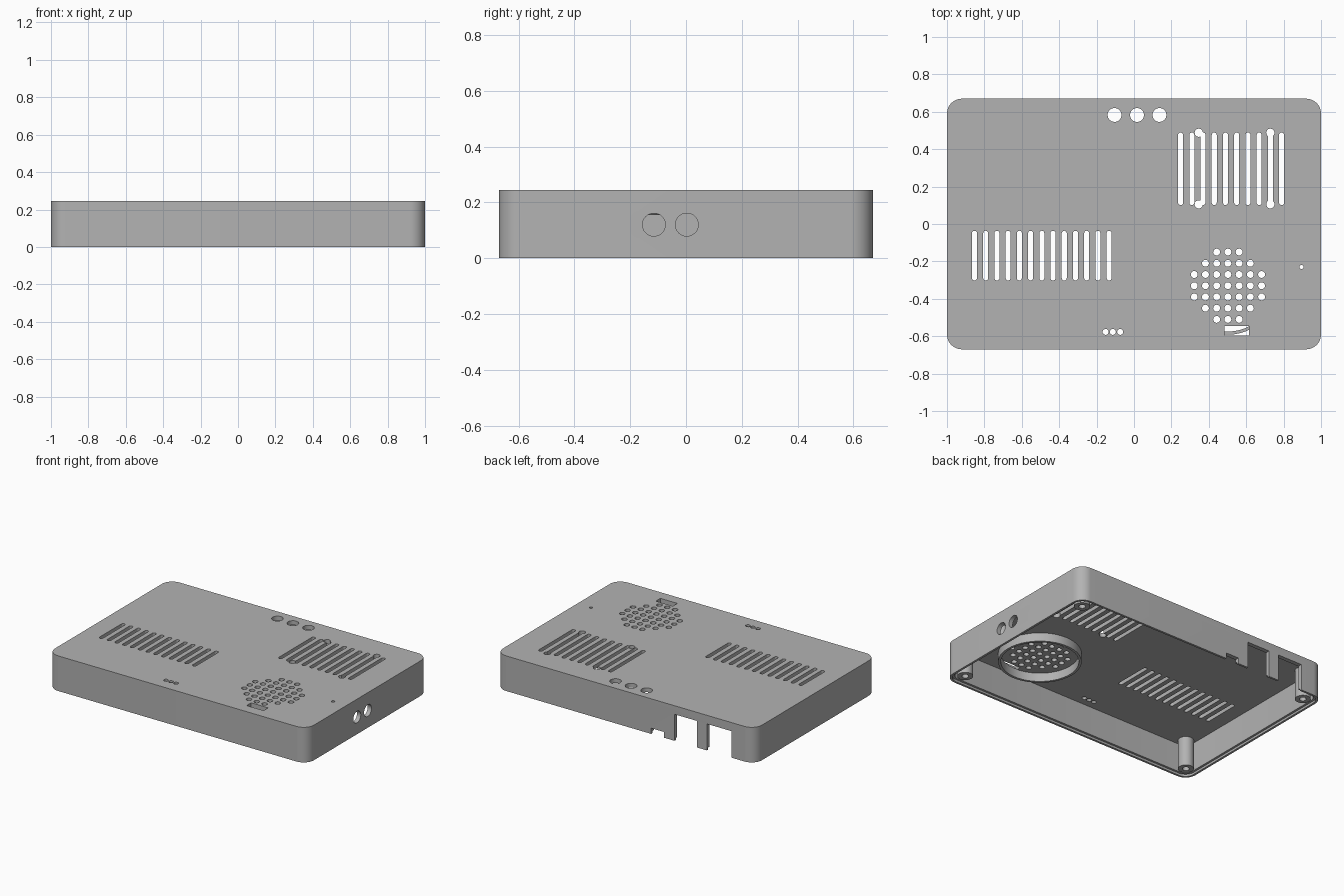
import bpy, bmesh, math
from mathutils import Matrix, Vector

if "Cube" in bpy.data.objects:
    bpy.data.objects.remove(bpy.data.objects["Cube"])

HX, HY, H = 1.0, 0.67, 0.245      # half length, half depth, height
WALL = 0.03
CEIL = H - WALL

grey = bpy.data.materials.new("light_grey")
grey.diffuse_color = (0.45, 0.45, 0.45, 1)
grey.use_nodes = True
grey.node_tree.nodes["Principled BSDF"].inputs["Base Color"].default_value = grey.diffuse_color


# ---- outlines ----
def rounded(cx, cy, hx, hy, r, n=8):
    pts = []
    for i, (sx, sy) in enumerate([(1, 1), (-1, 1), (-1, -1), (1, -1)]):
        for k in range(n + 1):
            a = math.pi / 2 * (i + k / n)
            p = (cx + sx * (hx - r) + r * math.cos(a), cy + sy * (hy - r) + r * math.sin(a))
            if not pts or math.dist(p, pts[-1]) > 1e-5:
                pts.append(p)
    if math.dist(pts[0], pts[-1]) < 1e-5:
        pts.pop()
    return pts


def circle(cx, cy, r, n=32):
    return [(cx + r * math.cos(2 * math.pi * k / n), cy + r * math.sin(2 * math.pi * k / n)) for k in range(n)]


def rect(x0, x1, y0, y1):
    return [(x0, y0), (x1, y0), (x1, y1), (x0, y1)]


# ---- solids ----
def add_prism(bm, pts, z0, z1, matrix=Matrix()):
    low = [bm.verts.new(matrix @ Vector((x, y, z0))) for x, y in pts]
    high = [bm.verts.new(matrix @ Vector((x, y, z1))) for x, y in pts]
    bm.faces.new(low[::-1])
    bm.faces.new(high)
    for i in range(len(pts)):
        j = (i + 1) % len(pts)
        bm.faces.new((low[i], low[j], high[j], high[i]))


def finish(name, bm):
    bmesh.ops.recalc_face_normals(bm, faces=bm.faces)
    mesh = bpy.data.meshes.new(name)
    bm.to_mesh(mesh)
    bm.free()
    mesh.materials.append(grey)
    ob = bpy.data.objects.new(name, mesh)
    bpy.context.collection.objects.link(ob)
    return ob


def activate(ob):
    bpy.ops.object.select_all(action='DESELECT')
    ob.select_set(True)
    bpy.context.view_layer.objects.active = ob


def smooth(ob):
    activate(ob)
    bpy.ops.object.shade_smooth_by_angle(angle=math.radians(30))


def cut(ob, prisms):
    bm = bmesh.new()
    for p in prisms:
        add_prism(bm, *p)
    cutter = finish("cutter", bm)
    cutter.hide_render = True
    activate(ob)
    mod = ob.modifiers.new("cut", 'BOOLEAN')
    mod.operation, mod.solver, mod.object = 'DIFFERENCE', 'EXACT', cutter
    bpy.ops.object.modifier_apply(modifier=mod.name)
    bpy.data.objects.remove(cutter)


def tube(name, cx, cy, r_out, r_in, z0, z1):
    bm = bmesh.new()
    rings = [[bm.verts.new((x, y, z)) for x, y in circle(cx, cy, r, 48)]
             for r, z in ((r_out, z0), (r_out, z1), (r_in, z1), (r_in, z0))]
    for a in range(4):
        p, q = rings[a], rings[(a + 1) % 4]
        for i in range(48):
            j = (i + 1) % 48
            bm.faces.new((p[i], p[j], q[j], q[i]))
    smooth(finish(name, bm))


# ---- case shell, hollow and open below, with a stepped rim ----
bm = bmesh.new()
add_prism(bm, rounded(0, 0, HX, HY, 0.08, 12), 0, H)
shell = finish("case_shell", bm)
cut(shell, [(rounded(0, 0, HX - WALL, HY - WALL, 0.05), -0.1, CEIL)])
cut(shell, [(rounded(0, 0, HX - WALL / 2, HY - WALL / 2, 0.065), -0.1, 0.015)])

# ---- vents, speaker grille and light holes in the top ----
Z = (CEIL - 0.02, H + 0.05)
top = [(rounded(-0.853 + 0.06 * i, -0.169, 0.0135, 0.133, 0.0134, 4), *Z) for i in range(13)]
top += [(rounded(0.249 + 0.06 * i, 0.295, 0.0135, 0.194, 0.0134, 4), *Z) for i in range(10)]
for row, half in enumerate((1, 2, 3, 3, 3, 2, 1)):
    top += [(circle(0.502 + 0.06 * k, -0.15 - 0.06 * row, 0.0185, 16), *Z) for k in range(-half, half + 1)]
top += [(circle(0.016 + 0.12 * k, 0.583, 0.037), *Z) for k in (-1, 0, 1)]
top += [(circle(-0.113 + 0.039 * k, -0.577, 0.016, 16), *Z) for k in (-1, 0, 1)]
top += [(circle(0.895, -0.23, 0.011, 16), *Z), (rect(0.483, 0.615, -0.595, -0.545), *Z)]
cut(shell, top)
# fan screw holes
cut(shell, [(circle(x, y, 0.022, 20), *Z) for x in (0.346, 0.729) for y in (0.105, 0.488)])

# ---- round sockets in the right wall ----
side = Matrix(((0, 0, 1, 0), (1, 0, 0, 0), (0, 1, 0, 0), (0, 0, 0, 1)))
cut(shell, [(circle(y, 0.12, 0.041), 0.9, 1.1, side) for y in (-0.115, 0.003)])

# ---- port notches in the back wall ----
cut(shell, [(rect(x0, x1, 0.6, 0.75), -0.1, z)
            for x0, x1, z in ((-0.30, -0.20, 0.04), (-0.553, -0.38, 0.185), (-0.82, -0.63, 0.185))])
smooth(shell)

# ---- inner parts: screw posts, speaker ring, button guide ----
for sx, sx_name in ((-1, "left"), (1, "right")):
    for sy, sy_name in ((-1, "front"), (1, "back")):
        tube(f"screw_post_{sy_name}_{sx_name}", sx * 0.911, sy * 0.575, 0.05, 0.022, 0.008, CEIL + 0.002)
tube("speaker_ring", 0.502, -0.328, 0.264, 0.247, CEIL - 0.06, CEIL + 0.002)
tube("button_guide", 0.895, -0.23, 0.035, 0.0125, CEIL - 0.08, CEIL + 0.002)
